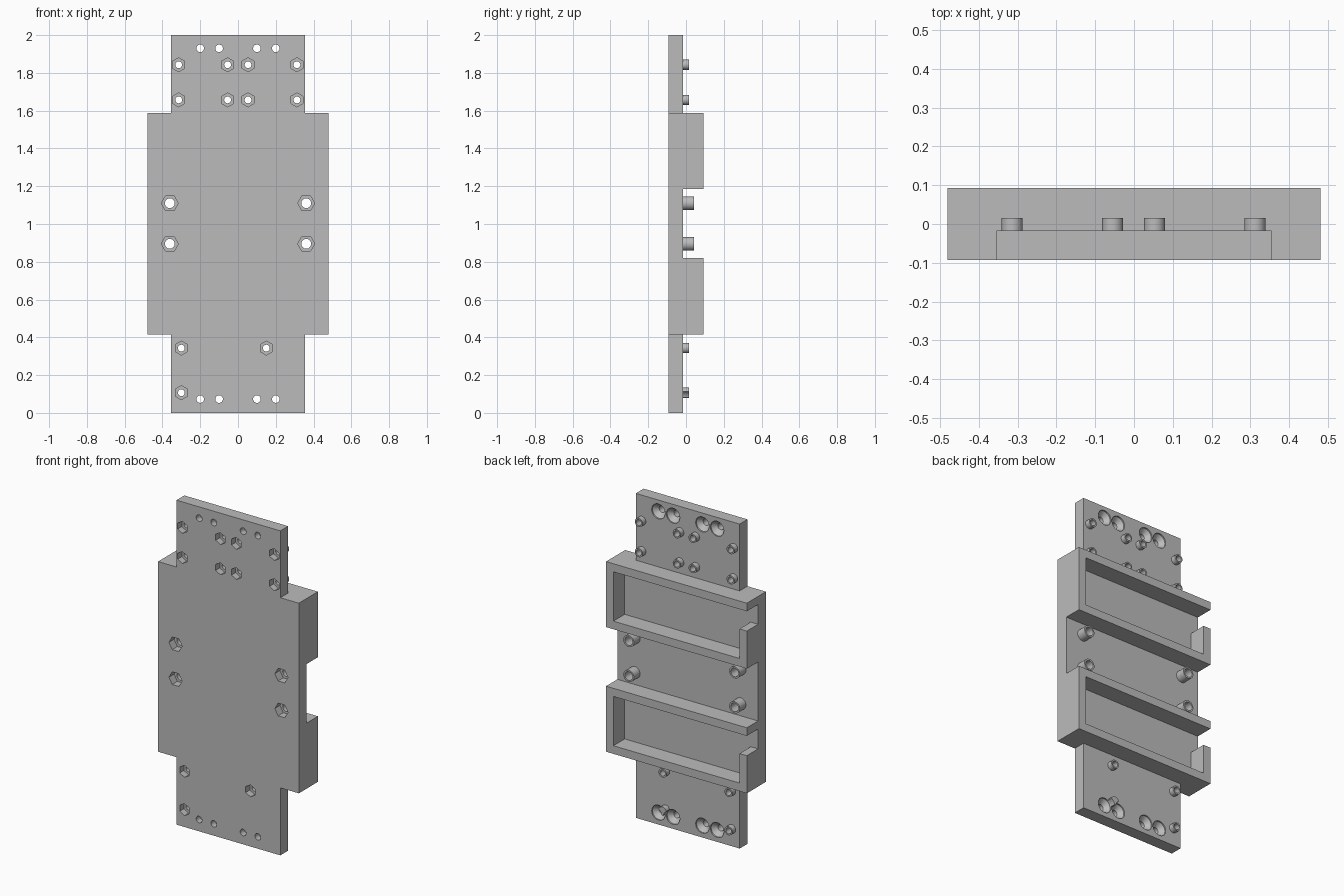
import bpy, bmesh, math

if "Cube" in bpy.data.objects:
    bpy.data.objects.remove(bpy.data.objects["Cube"])

grey = bpy.data.materials.new("mid_grey")
grey.use_nodes = True
grey.diffuse_color = (0.5, 0.5, 0.5, 1)
grey.node_tree.nodes["Principled BSDF"].inputs["Base Color"].default_value = (0.5, 0.5, 0.5, 1)

FRONT, FACE, BACK = -0.093, -0.017, 0.093


def loft(bm, sections):
    """Closed solid through (y, outline) sections, outlines in x and z."""
    rings = [[bm.verts.new((x, y, z)) for x, z in pts] for y, pts in sections]
    n = len(rings[0])
    for a, b in zip(rings, rings[1:]):
        for i in range(n):
            bm.faces.new((a[i], a[(i + 1) % n], b[(i + 1) % n], b[i]))
    bm.faces.new(rings[0])
    bm.faces.new(rings[-1])


def circle(c, r, n=32, turn=0.0):
    return [(c[0] + r * math.cos(turn + math.tau * i / n),
             c[1] + r * math.sin(turn + math.tau * i / n)) for i in range(n)]


def make(name, solids):
    bm = bmesh.new()
    for sections in solids:
        loft(bm, sections)
    bmesh.ops.recalc_face_normals(bm, faces=bm.faces)
    mesh = bpy.data.meshes.new(name)
    bm.to_mesh(mesh)
    bm.free()
    mesh.materials.append(grey)
    ob = bpy.data.objects.new(name, mesh)
    bpy.context.collection.objects.link(ob)
    return ob


def activate(ob):
    bpy.ops.object.select_all(action='DESELECT')
    ob.select_set(True)
    bpy.context.view_layer.objects.active = ob


def cut(ob, *cutters):
    activate(ob)
    for c in cutters:
        mod = ob.modifiers.new(c.name, 'BOOLEAN')
        mod.operation = 'DIFFERENCE'
        mod.solver = 'EXACT'
        mod.object = c
        bpy.ops.object.modifier_apply(modifier=mod.name)


# Fastener positions
small = [(x, z) for x in (-0.314, -0.055, 0.053, 0.312) for z in (1.657, 1.843)]
small += [(-0.3, 0.107), (-0.3, 0.343), (0.15, 0.343)]
blind = [(0.15, 0.107)]
large = [(x, z) for x in (-0.361, 0.361) for z in (0.895, 1.11)]
screws = [(x, z) for x in (-0.2, -0.1, 0.1, 0.2) for z in (0.073, 1.93)]

# Mounting plate with a wider middle
half = [(0.354, 0), (0.354, 0.416), (0.48, 0.416), (0.48, 1.588), (0.354, 1.588), (0.354, 2)]
outline = half + [(-x, z) for x, z in reversed(half)]
plate = make("mounting_plate", [[(FRONT, outline), (FACE, outline)]])

# Two raised frames, each with a slot in one end
X, H, W, S = 0.48, 0.404, 0.05, 0.172
rim = [(-X, 0), (X, 0), (X, H), (-X, H), (-X, H - W), (X - W, H - W),
       (X - W, W), (W - X, W), (W - X, H - S), (-X, H - S)]
for name, base in (("lower_frame", 0.416), ("upper_frame", 1.184)):
    pts = [(x, z + base) for x, z in rim]
    make(name, [[(FACE, pts), (BACK, pts)]])

# Bosses on the rear face
small_bosses = make("small_bosses", [[(FACE, circle(c, 0.027)), (0.015, circle(c, 0.027))]
                                     for c in small + blind])
large_bosses = make("large_bosses", [[(FACE, circle(c, 0.036)), (0.043, circle(c, 0.036))]
                                     for c in large])

# Cutters: round holes, hexagonal nut pockets, countersinks
bores = [(c, 0.018) for c in small] + [(c, 0.026) for c in large] + [(c, 0.02) for c in screws]
holes = make("hole_cutter", [[(-0.2, circle(c, r)), (0.2, circle(c, r))] for c, r in bores])
nuts = [(c, 0.037, math.pi / 6, 0.04) for c in small] + [(c, 0.045, 0, 0.05) for c in large]
pockets = make("nut_cutter", [[(-0.2, circle(c, r, 6, t)), (FRONT + d, circle(c, r, 6, t))]
                              for c, r, t, d in nuts])
sinks = make("countersink_cutter", [[(FACE - 0.036, circle(c, 0.02)), (FACE - 0.008, circle(c, 0.046)),
                                     (0.1, circle(c, 0.046))] for c in screws])

cut(plate, pockets, sinks, holes)
cut(small_bosses, sinks, holes)
cut(large_bosses, holes)
for c in (holes, pockets, sinks):
    bpy.data.objects.remove(c)

# Smooth the round walls, keep hard edges
for ob in (plate, small_bosses, large_bosses):
    activate(ob)
    bpy.ops.object.shade_smooth_by_angle(angle=math.radians(30))
